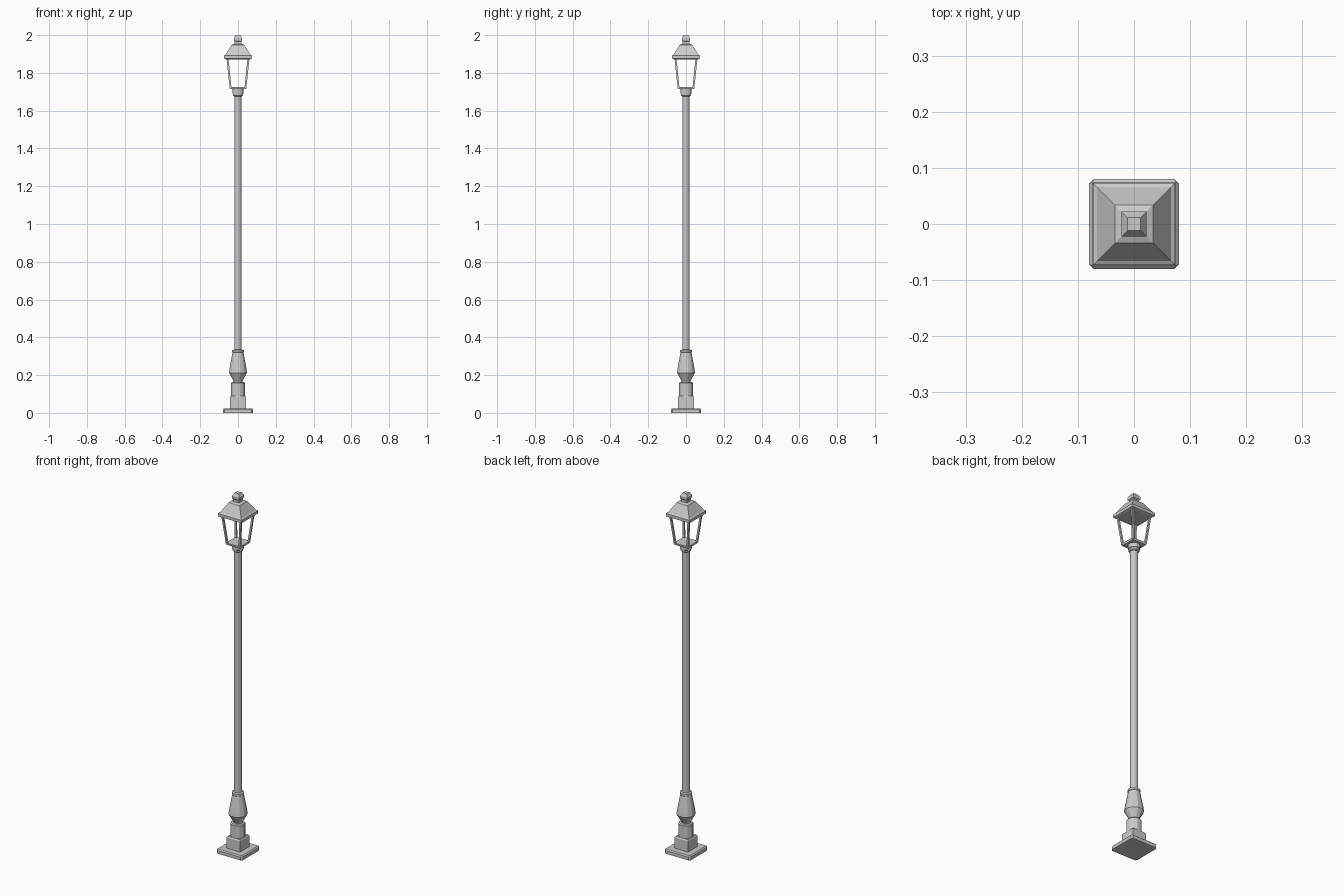
import bpy, bmesh, math
from mathutils import Vector

if "Cube" in bpy.data.objects:
    bpy.data.objects.remove(bpy.data.objects["Cube"])


def turned(name, profile, sides):
    """Stack rings of (half_width_or_radius, z); four sides gives a square part."""
    scale = math.sqrt(2) if sides == 4 else 1
    bm = bmesh.new()
    rings = []
    for r, z in profile:
        ring = []
        for i in range(sides):
            a = 2 * math.pi * (i + 0.5) / sides
            ring.append(bm.verts.new((r * scale * math.cos(a), r * scale * math.sin(a), z)))
        rings.append(ring)
    for low, high in zip(rings, rings[1:]):
        for i in range(sides):
            j = (i + 1) % sides
            bm.faces.new((low[i], low[j], high[j], high[i]))
    bm.faces.new(rings[0][::-1])
    bm.faces.new(rings[-1])
    return finish(name, bm)


def finish(name, bm):
    bmesh.ops.recalc_face_normals(bm, faces=bm.faces)
    mesh = bpy.data.meshes.new(name)
    bm.to_mesh(mesh)
    bm.free()
    obj = bpy.data.objects.new(name, mesh)
    bpy.context.collection.objects.link(obj)
    return obj


# Square foot with clipped corners
plate = turned("base_plate", [(0.08, 0), (0.08, 0.018), (0.074, 0.024)], 4)
bm = bmesh.new()
bm.from_mesh(plate.data)
corners = [e for e in bm.edges if (e.verts[0].co - e.verts[1].co).xy.length < 0.001]
bmesh.ops.bevel(bm, geom=corners, offset=0.008, segments=1, affect='EDGES')
bm.to_mesh(plate.data)
bm.free()
turned("base_block", [(0.042, 0.02), (0.042, 0.083), (0.038, 0.09)], 4)

# Round pedestal, vase and pole
turned("pedestal_drum", [(0.038, 0.085), (0.038, 0.158), (0.034, 0.163), (0.022, 0.165)], 12)
turned("base_vase", [(0.024, 0.16), (0.024, 0.168), (0.049, 0.212), (0.046, 0.235),
                     (0.030, 0.32), (0.032, 0.322), (0.032, 0.333), (0.02, 0.335)], 12)
turned("pole", [(0.02, 0.33), (0.02, 1.69)], 12)
turned("pole_collar", [(0.022, 1.676), (0.027, 1.68), (0.027, 1.69),
                       (0.030, 1.692), (0.030, 1.716)], 12)

# Open lantern: floor, four leaning posts, roof and finial
turned("lantern_floor", [(0.042, 1.714), (0.044, 1.725)], 4)
t = 0.005
bm = bmesh.new()
for sx in (-1, 1):
    for sy in (-1, 1):
        rings = []
        for c, z in ((0.039, 1.718), (0.056, 1.88)):
            rings.append([bm.verts.new((sx * c + dx * t, sy * c + dy * t, z))
                          for dx, dy in ((-1, -1), (1, -1), (1, 1), (-1, 1))])
        low, high = rings
        for i in range(4):
            j = (i + 1) % 4
            bm.faces.new((low[i], low[j], high[j], high[i]))
        bm.faces.new(low[::-1])
        bm.faces.new(high)
finish("lantern_posts", bm)
turned("lantern_roof", [(0.062, 1.872), (0.073, 1.876), (0.073, 1.892), (0.066, 1.896),
                        (0.034, 1.948), (0.022, 1.953)], 4)
turned("roof_finial", [(0.018, 1.95), (0.018, 1.966), (0.022, 1.97),
                       (0.022, 1.985), (0.012, 2.0)], 4)
